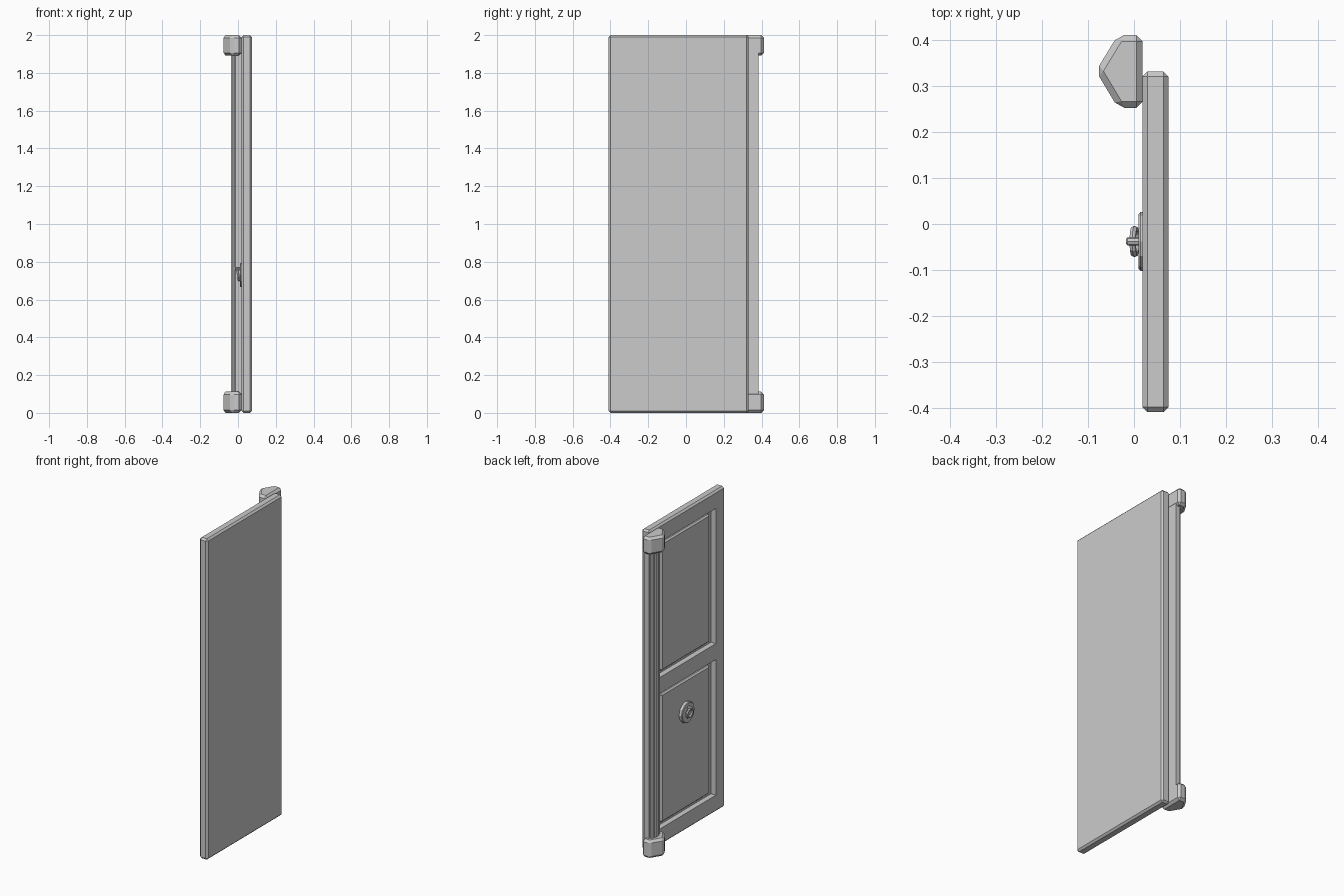
import bpy, bmesh, math

if "Cube" in bpy.data.objects:
    bpy.data.objects.remove(bpy.data.objects["Cube"])


def link(name, bm):
    bmesh.ops.recalc_face_normals(bm, faces=bm.faces)
    mesh = bpy.data.meshes.new(name)
    bm.to_mesh(mesh)
    bm.free()
    ob = bpy.data.objects.new(name, mesh)
    bpy.context.collection.objects.link(ob)
    return ob


def prism(name, pts, z0, z1, bevel=0.0):
    """Extrude an xy outline from z0 to z1, with chamfered edges."""
    bm = bmesh.new()
    face = bm.faces.new([bm.verts.new((x, y, z0)) for x, y in pts])
    ext = bmesh.ops.extrude_face_region(bm, geom=[face])
    for v in ext["geom"]:
        if isinstance(v, bmesh.types.BMVert):
            v.co.z = z1
    if bevel:
        bmesh.ops.bevel(bm, geom=bm.edges[:], offset=bevel, segments=1,
                        affect='EDGES', profile=0.5)
    return link(name, bm)


def box(name, x0, x1, y0, y1, z0, z1, bevel=0.0):
    return prism(name, [(x0, y0), (x1, y0), (x1, y1), (x0, y1)], z0, z1, bevel)


# Door slab with two recesses, each holding a raised panel
door = box("door", 0.018, 0.075, -0.41, 0.332, 0.0, 2.0, 0.011)
for label, z0, z1 in (("lower", 0.105, 0.95), ("upper", 1.05, 1.892)):
    cutter = box("recess_cutter", -0.1, 0.052, -0.32, 0.242, z0, z1)
    cutter.hide_render = True
    mod = door.modifiers.new("recess", 'BOOLEAN')
    mod.operation = 'DIFFERENCE'
    mod.solver = 'EXACT'
    mod.object = cutter
    bpy.context.view_layer.objects.active = door
    bpy.ops.object.modifier_apply(modifier=mod.name)
    bpy.data.objects.remove(cutter)
    box(label + "_panel", 0.03, 0.06, -0.28, 0.2, z0 + 0.022, z1 - 0.022, 0.009)

# Hinge post: faceted half column with vertical grooves
half = [(0.018, 0.05), (-0.012, 0.05), (-0.016, 0.042), (-0.022, 0.042),
        (-0.03, 0.034), (-0.03, 0.02), (-0.037, 0.016)]
yc = 0.333
outline = [(x, yc + y) for x, y in half] + [(x, yc - y) for x, y in reversed(half)]
prism("hinge_post", outline, 0.09, 1.92)

# Chunky caps at both ends of the post
cap = [(0.019, 0.412), (-0.035, 0.412), (-0.083, 0.333), (-0.035, 0.253), (0.019, 0.253)]
prism("bottom_cap", cap, 0.0, 0.112, 0.014)
prism("top_cap", cap, 1.892, 2.0, 0.014)


def rod(name, x0, x1, y, z, r, sides, bevel):
    """Chamfered disc or peg lying along x."""
    bm = bmesh.new()
    bmesh.ops.create_cone(bm, cap_ends=True, segments=sides, radius1=r,
                          radius2=r, depth=x1 - x0)
    rim = [e for e in bm.edges if abs(e.verts[0].co.z - e.verts[1].co.z) < 1e-5]
    bmesh.ops.bevel(bm, geom=rim, offset=bevel, segments=1, affect='EDGES', profile=0.5)
    ob = link(name, bm)
    ob.rotation_euler = (0, math.pi / 2, 0)
    ob.location = ((x0 + x1) / 2, y, z)
    return ob


# Ring pull on a round plate
rod("pull_plate", 0.01, 0.036, -0.038, 0.73, 0.064, 12, 0.004)
rod("pull_peg", -0.017, 0.014, -0.038, 0.764, 0.009, 8, 0.003)
bpy.ops.mesh.primitive_torus_add(location=(0.001, -0.038, 0.731),
                                 rotation=(0, math.radians(82), 0),
                                 major_segments=10, minor_segments=6,
                                 major_radius=0.028, minor_radius=0.0075)
bpy.context.object.name = "pull_ring"
